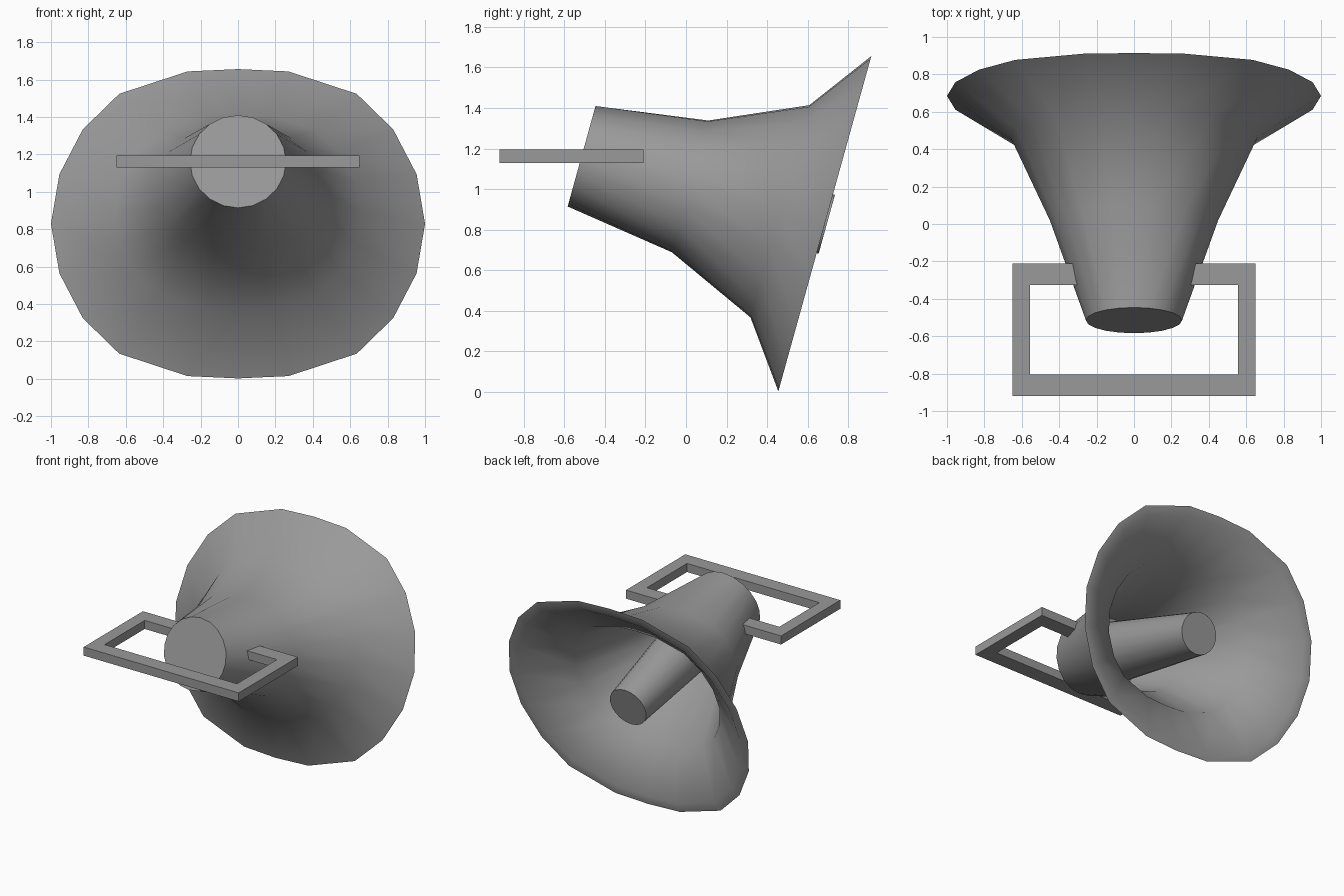
import bpy, bmesh, math
from mathutils import Matrix

cube = bpy.data.objects.get("Cube")
if cube:
    bpy.data.objects.remove(cube, do_unlink=True)

grey = bpy.data.materials.new("mid_grey")
grey.use_nodes = True
GREY = (0.32, 0.32, 0.32, 1)
grey.diffuse_color = GREY
grey.node_tree.nodes["Principled BSDF"].inputs["Base Color"].default_value = GREY

# Horn frame: local +y runs along the axis from the rear cap to the mouth
TILT = math.radians(-15.5)
FRAME = Matrix.Translation((0, -0.515, 1.162)) @ Matrix.Rotation(TILT, 4, 'X')

# Cross-sections: a true circle and a slightly squared oval, 20 points each
SIDES = 20
CIRCLE = [(math.sin(math.tau * i / SIDES), math.cos(math.tau * i / SIDES)) for i in range(SIDES)]
QUARTER = [(0, 1), (0.27, 0.985), (0.635, 0.84), (0.83, 0.61), (0.955, 0.32), (1, 0)]
HALF = QUARTER + [(x, -z) for x, z in QUARTER[-2::-1]]
OVAL = HALF + [(-x, z) for x, z in HALF[-2:0:-1]]


def finish(bm, name, smooth_angle=None):
    bmesh.ops.recalc_face_normals(bm, faces=bm.faces)
    mesh = bpy.data.meshes.new(name)
    bm.to_mesh(mesh)
    bm.free()
    mesh.materials.append(grey)
    obj = bpy.data.objects.new(name, mesh)
    bpy.context.collection.objects.link(obj)
    if smooth_angle:
        bpy.ops.object.select_all(action='DESELECT')
        obj.select_set(True)
        bpy.context.view_layer.objects.active = obj
        bpy.ops.object.shade_smooth_by_angle(angle=math.radians(smooth_angle))
    return obj


def loft(name, rings, smooth_angle):
    """Skin rings of (section, axis position, x radius, z radius), capping both ends."""
    bm = bmesh.new()
    loops = [[bm.verts.new(FRAME @ Matrix.Translation((x * rx, s, z * rz)).translation)
              for x, z in section] for section, s, rx, rz in rings]
    for a, b in zip(loops, loops[1:]):
        for i in range(SIDES):
            j = (i + 1) % SIDES
            bm.faces.new((a[i], a[j], b[j], b[i]))
    bm.faces.new(loops[0])
    bm.faces.new(loops[-1])
    return finish(bm, name, smooth_angle)


# Horn shell: outside from cap to rim, then back down the inside
loft("horn_shell", [
    (CIRCLE, 0, 0.257, 0.257),
    (OVAL, 0.555, 0.45, 0.337),
    (OVAL, 1.015, 0.66, 0.543),
    (OVAL, 1.245, 1.0, 0.858),
    (OVAL, 1.245, 0.93, 0.79),
    (OVAL, 1.015, 0.605, 0.49),
    (OVAL, 0.555, 0.39, 0.285),
    (CIRCLE, 0.25, 0.26, 0.25),
], 38)

# Tapered inner tube, ending just past the mouth
loft("inner_tube", [
    (CIRCLE, 0.22, 0.22, 0.22),
    (CIRCLE, 1.255, 0.15, 0.15),
], 38)

# Flat handle: one open outline, thickened vertically
right_half = [(0.30, -0.21), (0.65, -0.21), (0.65, -0.92)]
inner_half = [(0.555, -0.805), (0.555, -0.325), (0.30, -0.325)]


def mirrored(points):
    return [(-x, y) for x, y in reversed(points)]


bm = bmesh.new()
outline = right_half + mirrored(right_half) + mirrored(inner_half) + inner_half
low = [bm.verts.new((x, y, 1.13)) for x, y in outline]
high = [bm.verts.new((x, y, 1.195)) for x, y in outline]
count = len(outline)
for i in range(count):
    j = (i + 1) % count
    bm.faces.new((low[i], low[j], high[j], high[i]))
# Top and bottom strips join each outer corner to its inner partner
for side in (low, high):
    for i in range(count // 2 - 1):
        bm.faces.new((side[i], side[i + 1], side[count - 2 - i], side[count - 1 - i]))
finish(bm, "carry_handle")
